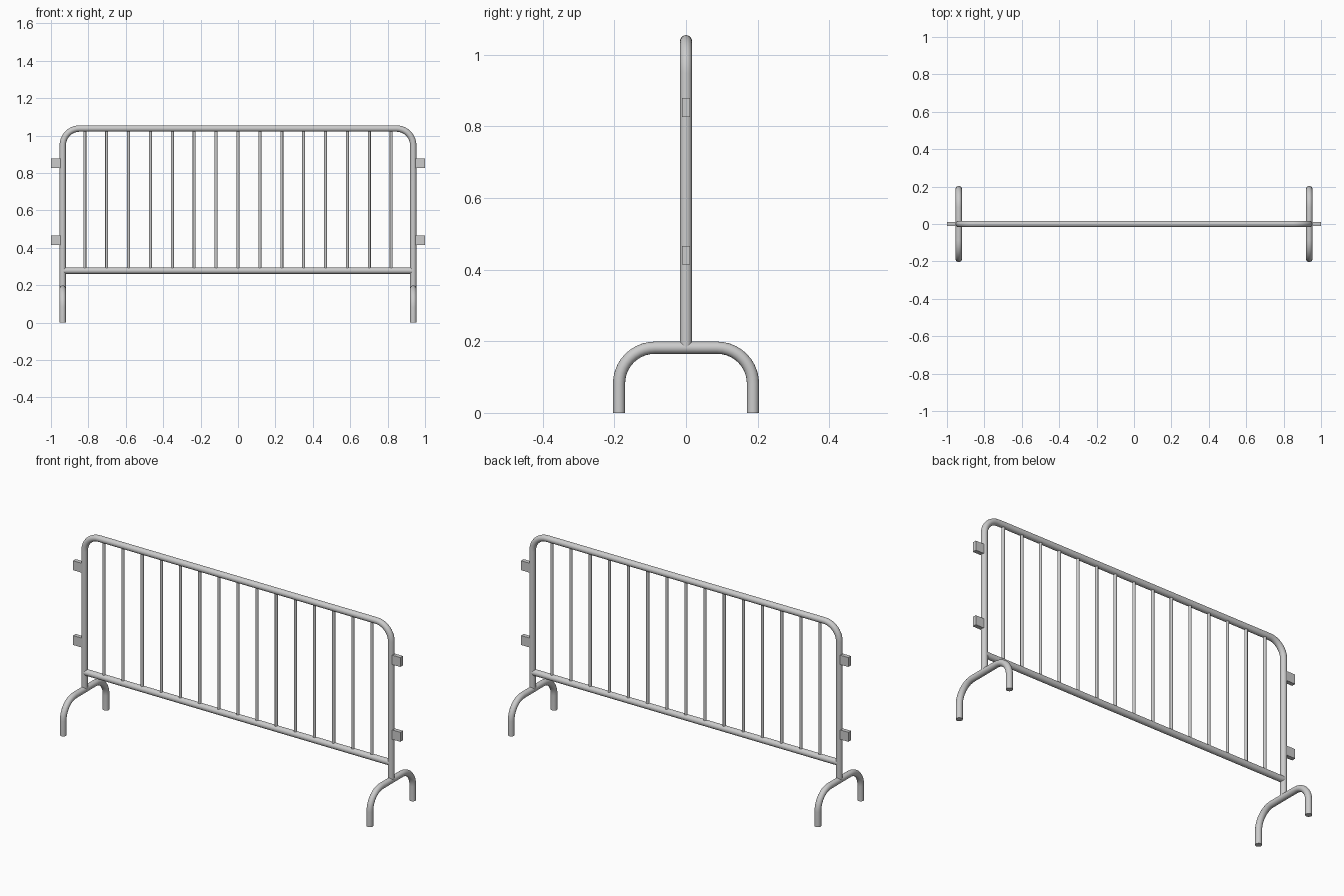
import bpy
from math import sin, cos, pi
from mathutils import Vector

if "Cube" in bpy.data.objects:
    bpy.data.objects.remove(bpy.data.objects["Cube"])

R = 0.017        # main tube radius
X = 0.937        # upright centre line
TOP = 1.038      # top rail centre line
FOOT_Z = 0.182   # foot crossbar centre line


def smooth(obj):
    bpy.ops.object.select_all(action='DESELECT')
    obj.select_set(True)
    bpy.context.view_layer.objects.active = obj
    bpy.ops.object.shade_smooth_by_angle(angle=0.7)


def tube(name, pts, radius, bend=0.0, steps=10):
    """Round tube along right-angled points, with rounded inner corners."""
    pts = [Vector(p) for p in pts]
    path = [pts[0]]
    for a, p, b in zip(pts, pts[1:], pts[2:]):
        u, v = (a - p).normalized(), (b - p).normalized()
        for i in range(steps + 1):
            t = i / steps * pi / 2
            path.append(p + u * bend * (1 - sin(t)) + v * bend * (1 - cos(t)))
    path.append(pts[-1])
    curve = bpy.data.curves.new(name, 'CURVE')
    curve.dimensions = '3D'
    curve.bevel_depth = radius
    curve.bevel_resolution = 6
    curve.use_fill_caps = True
    spline = curve.splines.new('POLY')
    spline.points.add(len(path) - 1)
    for sp, p in zip(spline.points, path):
        sp.co = (*p, 1)
    obj = bpy.data.objects.new(name, curve)
    bpy.context.collection.objects.link(obj)
    bpy.ops.object.select_all(action='DESELECT')
    obj.select_set(True)
    bpy.context.view_layer.objects.active = obj
    bpy.ops.object.convert(target='MESH')
    smooth(bpy.context.object)


# Bent outer frame and lower rail
tube("outer_frame", [(-X, 0, FOOT_Z), (-X, 0, TOP), (X, 0, TOP), (X, 0, FOOT_Z)], R, 0.09)
tube("lower_rail", [(-X, 0, 0.278), (X, 0, 0.278)], R)

# Vertical infill bars
for i in range(15):
    x = (i - 7) * 0.117
    tube(f"bar_{i + 1}", [(x, 0, 0.278), (x, 0, TOP)], 0.008)

for side, s in (("left", -1), ("right", 1)):
    # Bridge foot
    y = 0.187
    tube(f"{side}_foot", [(s * X, -y, 0), (s * X, -y, FOOT_Z),
                          (s * X, y, FOOT_Z), (s * X, y, 0)], R, 0.1)
    # Connector tabs
    for level, z in (("lower", 0.44), ("upper", 0.853)):
        bpy.ops.mesh.primitive_cube_add(size=1, location=(s * 0.97, 0, z))
        tab = bpy.context.object
        tab.name = f"{side}_{level}_tab"
        tab.scale = (0.06, 0.023, 0.052)
